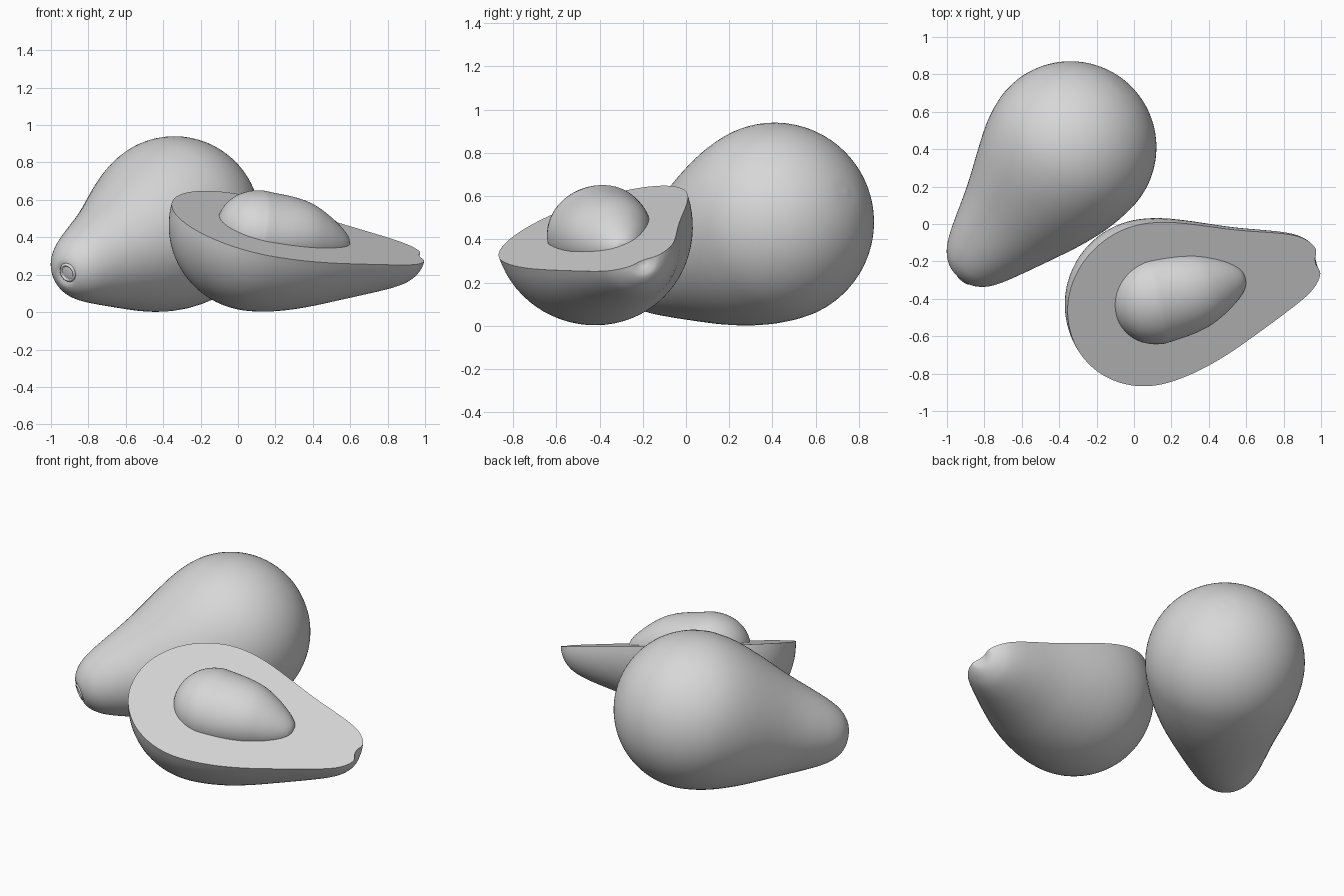
import bpy, bmesh, math
from mathutils import Matrix, Vector

cube = bpy.data.objects.get("Cube")
if cube:
    bpy.data.objects.remove(cube)

grey = bpy.data.materials.new("plain_grey")
grey.use_nodes = True
grey.diffuse_color = (0.68, 0.68, 0.68, 1)
grey.node_tree.nodes["Principled BSDF"].inputs["Base Color"].default_value = (0.68, 0.68, 0.68, 1)


def frame(origin, axis, up):
    """Matrix whose local z follows the axis and local x follows up."""
    z = Vector(axis).normalized()
    x = Vector(up)
    x = (x - z * x.dot(z)).normalized()
    m = Matrix((x, z.cross(x), z)).transposed().to_4x4()
    m.translation = Vector(origin)
    return m


def smooth_profile(points, steps=6):
    """Catmull-Rom curve through (height, radius) points."""
    p = [Vector(q) for q in points]
    p = [2 * p[0] - p[1]] + p + [2 * p[-1] - p[-2]]
    out = []
    for a, b, c, d in zip(p, p[1:], p[2:], p[3:]):
        for i in range(steps):
            t = i / steps
            out.append(0.5 * (2 * b + (c - a) * t + (2 * a - 5 * b + 4 * c - d) * t ** 2
                              + (3 * b - a - 3 * c + d) * t ** 3))
    return out + [p[-2]]


def round_end(radius, count=8):
    """Spherical blunt end, from its pole to the widest ring."""
    angles = [math.pi / 2 * i / count for i in range(count + 1)]
    return [(-radius * math.cos(a), radius * math.sin(a)) for a in angles]


def revolve(name, points, matrix, cut=False, flatten=1.0, bow=(0, 0), segments=72):
    """Turn a profile round local z, with its neck bowed sideways."""
    bm = bmesh.new()
    rings = []
    tip = points[-1][0]
    for h, r in smooth_profile(points):
        r = max(r, 0)
        s = math.sin(math.pi * min(max(h / tip, 0), 1)) ** 2
        rings.append([bm.verts.new((r * math.cos(a) * flatten + bow[0] * s,
                                    r * math.sin(a) + bow[1] * s, h))
                      for a in (math.tau * i / segments for i in range(segments))])
    for low, high in zip(rings, rings[1:]):
        for i in range(segments):
            j = (i + 1) % segments
            bm.faces.new((low[i], low[j], high[j], high[i]))
    bmesh.ops.remove_doubles(bm, verts=bm.verts, dist=0.0002)
    # Slice along the core and cap the exposed flesh
    if cut:
        bmesh.ops.bisect_plane(bm, geom=bm.verts[:] + bm.edges[:] + bm.faces[:], dist=0.0001,
                               plane_co=(0, 0, 0), plane_no=(1, 0, 0), clear_outer=True)
        rim = [e for e in bm.edges if e.is_boundary]
        bmesh.ops.contextual_create(bm, geom=rim)
    bmesh.ops.recalc_face_normals(bm, faces=bm.faces)
    mesh = bpy.data.meshes.new(name)
    bm.to_mesh(mesh)
    bm.free()
    mesh.materials.append(grey)
    obj = bpy.data.objects.new(name, mesh)
    bpy.context.collection.objects.link(obj)
    obj.matrix_world = matrix
    bpy.ops.object.select_all(action="DESELECT")
    obj.select_set(True)
    bpy.context.view_layer.objects.active = obj
    bpy.ops.object.shade_smooth_by_angle(angle=math.radians(40))


# Pear-shaped fruit outline with a shallow dimple at the stem end
fruit = round_end(0.46) + [
    (0.1, 0.451), (0.2, 0.429), (0.3, 0.397), (0.4, 0.359), (0.5, 0.318), (0.6, 0.278),
    (0.7, 0.239), (0.8, 0.197), (0.87, 0.158), (0.915, 0.115), (0.937, 0.075),
    (0.935, 0.045), (0.925, 0.02), (0.923, 0)]

# Whole fruit leaning on its neck
whole = frame((-0.34, 0.41, 0.48), (-0.617, -0.728, -0.296), (0, 0, 1))
revolve("whole_fruit", fruit, whole, bow=(-0.015, -0.015))

# Stem scar: a small raised ring around a flat middle
scar = [(0.91, 0.05), (0.935, 0.053), (0.947, 0.046), (0.947, 0.039),
        (0.941, 0.034), (0.943, 0.02), (0.944, 0)]
revolve("stem_scar", scar, whole @ Matrix.Translation((0.01, -0.015, 0)), segments=32)

# Halved fruit with its cut face tilted up
axis, face_up = (0.953, 0.246, -0.177), (0.25, -0.31, 0.917)
half = frame((0.09, -0.43, 0.465), axis, face_up)
revolve("half_fruit", fruit, half, cut=True, bow=(0, 0.015))

# Teardrop pit set into the cut face
pit = round_end(0.237) + [
    (0.13, 0.225), (0.25, 0.198), (0.35, 0.155), (0.42, 0.113), (0.465, 0.075),
    (0.488, 0.04), (0.494, 0)]
revolve("pit", pit, half @ Matrix.Translation((-0.02, -0.005, 0.04)), flatten=0.86,
        bow=(0.015, 0))
